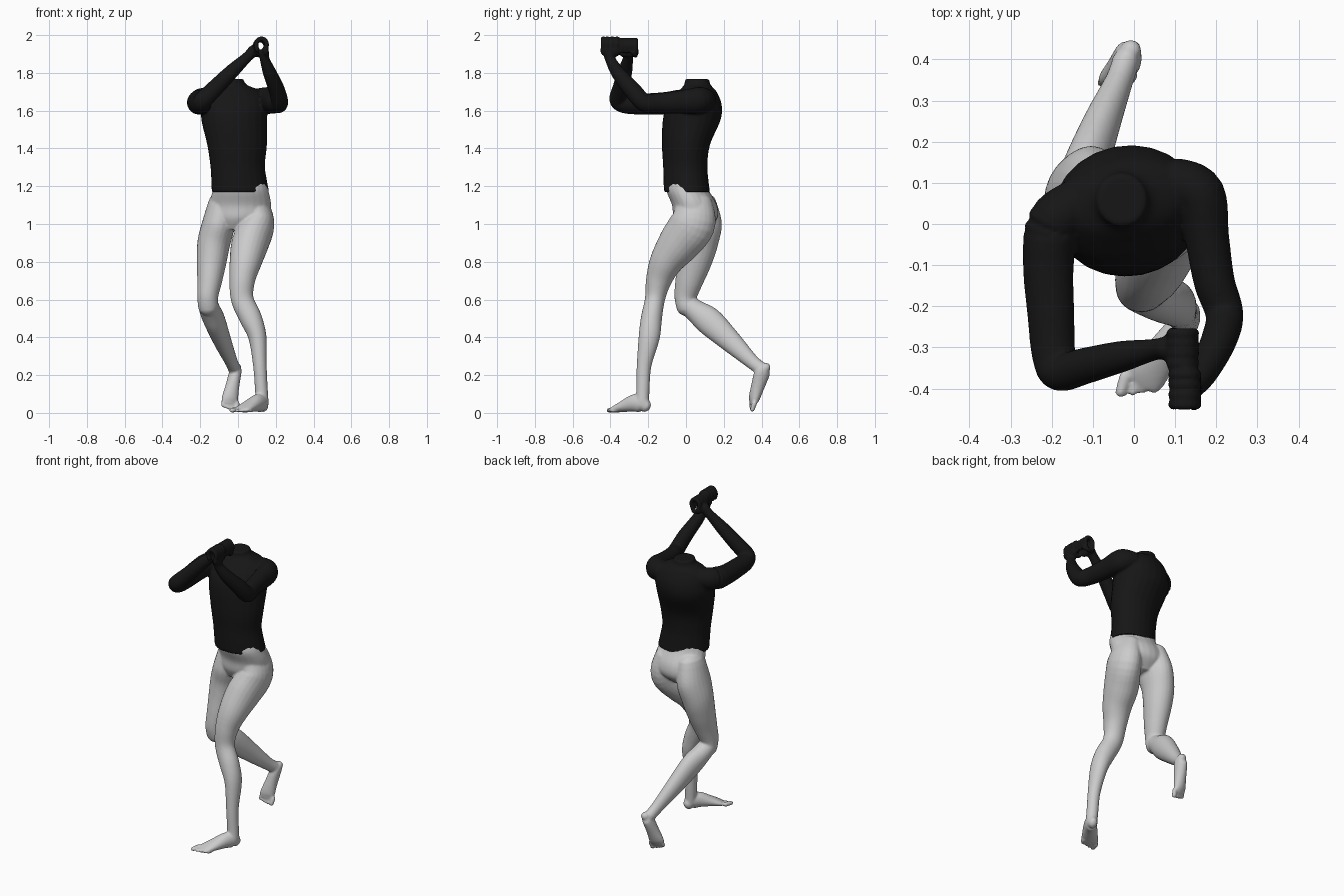
import bpy, bmesh, math
from mathutils import Vector

SIDES, STEPS = 24, 5


def catmull(p, n):
    """Smooth interpolation of ring tuples (x, y, z, a, b)."""
    out = []
    for i in range(len(p) - 1):
        q = [p[max(i - 1, 0)], p[i], p[i + 1], p[min(i + 2, len(p) - 1)]]
        for s in range(n):
            t = s / n
            out.append([0.5 * (2 * b + (c - a) * t + (2 * a - 5 * b + 4 * c - d) * t * t
                               + (3 * b - a - 3 * c + d) * t ** 3) for a, b, c, d in zip(*q)])
    return out + [list(p[-1])]


def loft(bm, rings, ref=(1, 0, 0), dome=True, flat=False):
    """Closed tube through elliptical rings: a lies along ref, b across it."""
    r = catmull(rings, STEPS)
    pos = [Vector(k[:3]) for k in r]
    secs = []
    for i, k in enumerate(r):
        t = (pos[min(i + 1, len(r) - 1)] - pos[max(i - 1, 0)]).normalized()
        if flat:
            t = Vector((0, 0, 1))
        secs.append((pos[i], t, k[3], k[4]))
    if dome:
        ends = []
        for (c, t, a, b), sg in ((secs[0], -1), (secs[-1], 1)):
            m = min(a, b) * sg
            ends.append([(c + t * m * math.sin(w), t, a * math.cos(w), b * math.cos(w))
                         for w in (0.45, 0.85, 1.25)])
        secs = ends[0][::-1] + secs + ends[1]
    loops = []
    for c, t, a, b in secs:
        u = Vector(ref)
        u = (u - t * u.dot(t)).normalized()
        v = t.cross(u)
        loops.append([bm.verts.new(c + u * a * math.cos(w) + v * b * math.sin(w))
                      for w in (2 * math.pi * j / SIDES for j in range(SIDES))])
    for p, q in zip(loops, loops[1:]):
        for j in range(SIDES):
            k = (j + 1) % SIDES
            bm.faces.new((p[j], p[k], q[k], q[j]))
    bm.faces.new(loops[0][::-1])
    bm.faces.new(loops[-1])


def finish(bm, name, color=None):
    """Fuse overlapping lofts into one smooth skin."""
    bmesh.ops.recalc_face_normals(bm, faces=bm.faces)
    me = bpy.data.meshes.new(name)
    bm.to_mesh(me)
    bm.free()
    ob = bpy.data.objects.new(name, me)
    bpy.context.collection.objects.link(ob)
    rm = ob.modifiers.new("fuse", 'REMESH')
    rm.mode, rm.voxel_size, rm.use_smooth_shade = 'VOXEL', 0.0065, True
    sm = ob.modifiers.new("relax", 'SMOOTH')
    sm.factor, sm.iterations = 0.5, 4
    if color:
        mat = bpy.data.materials.new(name)
        mat.diffuse_color = color
        me.materials.append(mat)
    return ob


def toes(bm, big, little, d):
    """Row of five toes from the big toe to the little one."""
    big, little, d = Vector(big), Vector(little), Vector(d)
    for i in range(5):
        c = big.lerp(little, (0, .32, .56, .78, 1)[i])
        rad = (.014, .010, .0095, .009, .009)[i]
        e = c + d * (.042, .042, .036, .030, .022)[i]
        loft(bm, [(*c, rad, rad), (*e, rad, rad * .9)], ref=(1, .1, 0))


# pelvis and legs
bm = bmesh.new()
loft(bm, [(.01, .005, 1.24, .13, .10), (.013, .008, 1.18, .148, .112),
          (.012, .045, 1.10, .165, .118), (.005, .05, 1.03, .155, .115),
          (-.02, .04, .97, .07, .07)], ref=(1, -.15, 0), dome=False, flat=True)
loft(bm, [(.09, .045, 1.10, .075, .10), (.105, .035, 1.0, .088, .12),
          (.065, -.035, .90, .098, .112), (.04, -.105, .80, .085, .088),
          (.022, -.145, .70, .068, .068), (.023, -.165, .60, .06, .053),
          (.068, -.183, .50, .059, .056), (.103, -.195, .40, .048, .056),
          (.116, -.222, .25, .036, .039), (.124, -.228, .12, .034, .035),
          (.128, -.23, .06, .034, .035)])
loft(bm, [(-.085, .065, 1.10, .075, .10), (-.103, .07, 1.0, .087, .12),
          (-.128, .065, .90, .087, .105), (-.14, .045, .80, .079, .09),
          (-.15, .017, .70, .066, .074), (-.16, -.002, .62, .056, .06),
          (-.158, .0, .565, .054, .052)])
loft(bm, [(-.16, .0, .58, .052, .05), (-.147, .05, .54, .056, .06),
          (-.122, .125, .483, .056, .074), (-.08, .24, .375, .046, .058),
          (-.037, .345, .275, .034, .039), (-.02, .395, .235, .033, .036)])

# feet
loft(bm, [(.133, -.215, .036, .028, .034), (.125, -.235, .05, .035, .048),
          (.10, -.275, .052, .04, .046), (.062, -.325, .036, .046, .032),
          (.03, -.365, .022, .051, .02), (.018, -.38, .017, .05, .014)], ref=(.9, -.4, 0))
toes(bm, (-.022, -.37, .016), (.07, -.37, .011), (-.25, -.95, -.05))
loft(bm, [(-.008, .422, .24, .026, .026), (-.014, .405, .215, .032, .042),
          (-.03, .38, .14, .037, .036), (-.042, .362, .08, .044, .028),
          (-.045, .355, .055, .044, .018)], ref=(1, .3, 0))
toes(bm, (-.005, .362, .05), (-.08, .346, .055), (-.1, -.25, -.75))
finish(bm, "legs")

# shirt torso
bm = bmesh.new()
loft(bm, [(.013, .005, 1.17, .154, .12), (.006, .0, 1.23, .149, .118),
          (-.002, -.004, 1.31, .146, .116), (-.005, .0, 1.42, .16, .126),
          (-.02, .03, 1.55, .175, .152), (-.018, .045, 1.63, .175, .143),
          (-.02, .06, 1.70, .145, .10), (-.028, .06, 1.737, .075, .07),
          (-.03, .058, 1.767, .06, .065)], ref=(1, .2, 0), dome=False, flat=True)

# sleeves: shoulder, elbow, wrist
loft(bm, [(.11, .10, 1.66, .06, .06), (.16, .07, 1.655, .062, .07),
          (.177, -.03, 1.645, .054, .062), (.195, -.14, 1.64, .05, .054),
          (.22, -.22, 1.642, .046, .048), (.205, -.285, 1.71, .043, .046),
          (.168, -.36, 1.80, .036, .037), (.142, -.40, 1.87, .026, .028),
          (.138, -.405, 1.90, .028, .033)])
loft(bm, [(-.14, .05, 1.66, .06, .06), (-.195, .0, 1.65, .066, .07),
          (-.208, -.10, 1.64, .062, .06), (-.202, -.22, 1.635, .057, .056),
          (-.195, -.32, 1.637, .053, .052), (-.18, -.36, 1.66, .046, .048),
          (-.12, -.345, 1.72, .044, .045), (-.03, -.322, 1.81, .038, .038),
          (.05, -.305, 1.885, .026, .028), (.08, -.302, 1.915, .03, .032)],
     ref=(.3, 1, 0))


# gripping hands: palm plus fingers curled about a y axis
def fist(bm, y, cx, cz, side):
    loft(bm, [(cx + side * .022, y - .035, cz - .026, .017, .028),
              (cx + side * .022, y + .035, cz - .026, .017, .028)])
    for i in range(4):
        fy = y - .037 + i * .0245
        arc = [math.radians(w) for w in (215, 160, 110, 60, 10, -40)]
        loft(bm, [(cx - side * .029 * math.cos(w), fy, cz + .037 * math.sin(w), .0125, .0125)
                  for w in arc], ref=(0, 1, 0))
    loft(bm, [(cx + side * .02, y + .03, cz - .04, .014, .014),
              (cx - side * .012, y + .035, cz - .045, .013, .013),
              (cx - side * .03, y + .022, cz - .03, .012, .012)], ref=(0, 1, 0))


fist(bm, -.302, .118, 1.938, -1)
fist(bm, -.402, .124, 1.945, 1)
finish(bm, "shirt", (.008, .008, .008, 1))
